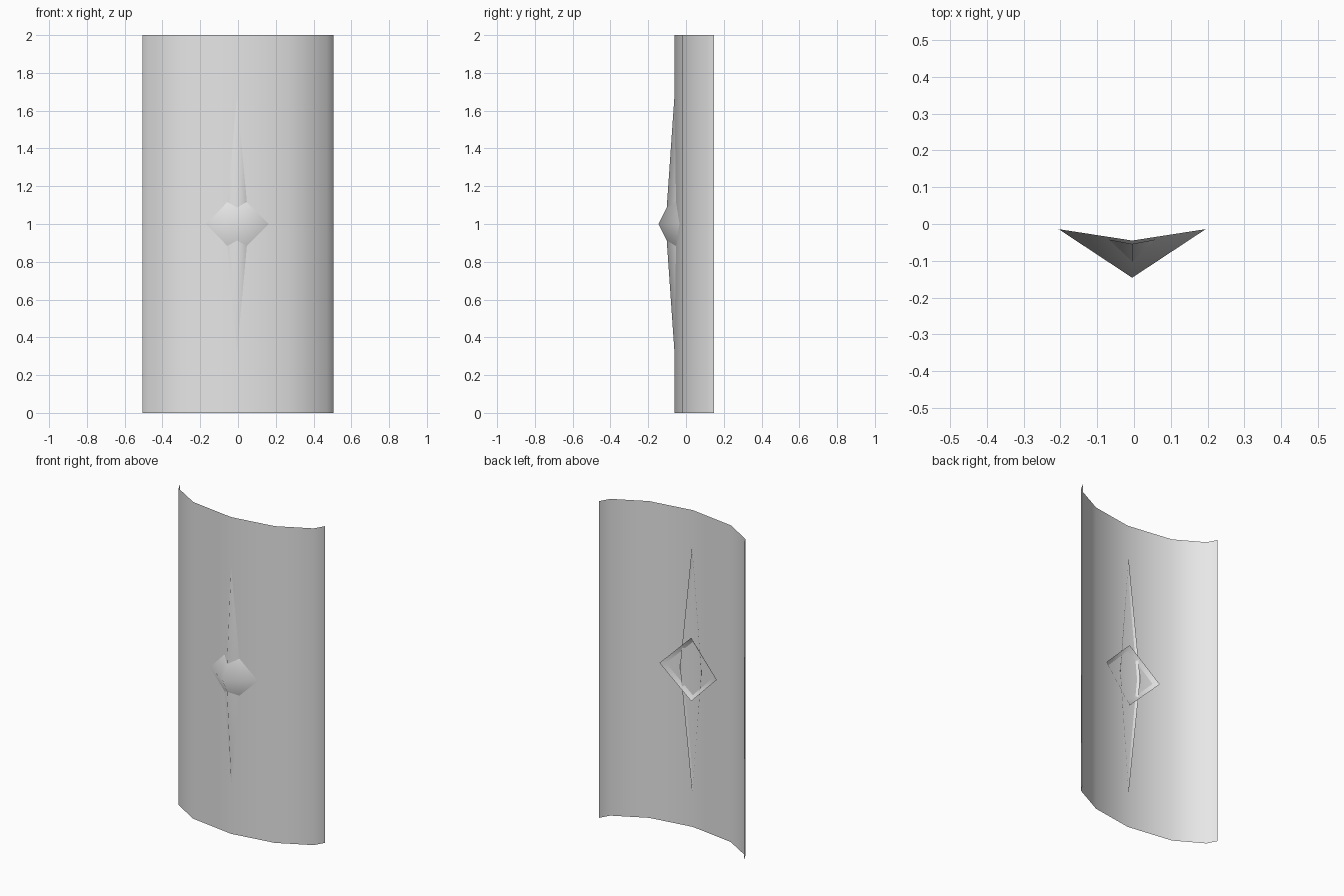
import bpy
import bmesh
from mathutils import Vector

cube = bpy.data.objects.get("Cube")
if cube:
    bpy.data.objects.remove(cube, do_unlink=True)

HEIGHT = 2.0
CENTRE = -0.005

# One plain grey for everything
grey = bpy.data.materials.new("light grey")
grey.use_nodes = True
colour = (0.8, 0.8, 0.8, 1)
grey.diffuse_color = colour
grey.node_tree.nodes["Principled BSDF"].inputs["Base Color"].default_value = colour


def finish(bm, name):
    """Turn a bmesh into a smooth-shaded grey object."""
    for face in bm.faces:
        face.smooth = True
    mesh = bpy.data.meshes.new(name)
    bm.to_mesh(mesh)
    bm.free()
    mesh.materials.append(grey)
    obj = bpy.data.objects.new(name, mesh)
    bpy.context.scene.collection.objects.link(obj)
    return obj


def curved_sheet(name, profile):
    """Raise an open profile into a thin upright sheet facing -y."""
    bm = bmesh.new()
    rows = [[bm.verts.new((x, y, z)) for x, y in profile] for z in (0, HEIGHT)]
    low, high = rows
    for i in range(len(profile) - 1):
        bm.faces.new((low[i], low[i + 1], high[i + 1], high[i]))
    return finish(bm, name)


def open_pyramid(name, half_width, side_y, half_height, end_y, apex_y):
    """Four-sided hollow pyramid pointing to -y, open at the back."""
    bm = bmesh.new()
    mid = HEIGHT / 2
    apex = bm.verts.new((CENTRE, apex_y, mid))
    ring = [bm.verts.new(Vector((CENTRE + x, y, mid + z))) for x, y, z in (
        (half_width, side_y, 0), (0, end_y, half_height),
        (-half_width, side_y, 0), (0, end_y, -half_height))]
    for i, corner in enumerate(ring):
        bm.faces.new((apex, corner, ring[(i + 1) % 4]))
    return finish(bm, name)


# Curved board of the shield
curved_sheet("shield_board", [
    (-0.505, 0.145), (-0.474, 0.085), (-0.3, -0.018), (CENTRE, -0.061),
    (0.27, -0.018), (0.47, 0.085), (0.505, 0.147)])

# Long upright spine, and the pointed boss over its middle
open_pyramid("spine", 0.075, -0.04, 0.78, -0.054, -0.108)
open_pyramid("boss", 0.2, -0.014, 0.2, -0.045, -0.146)
